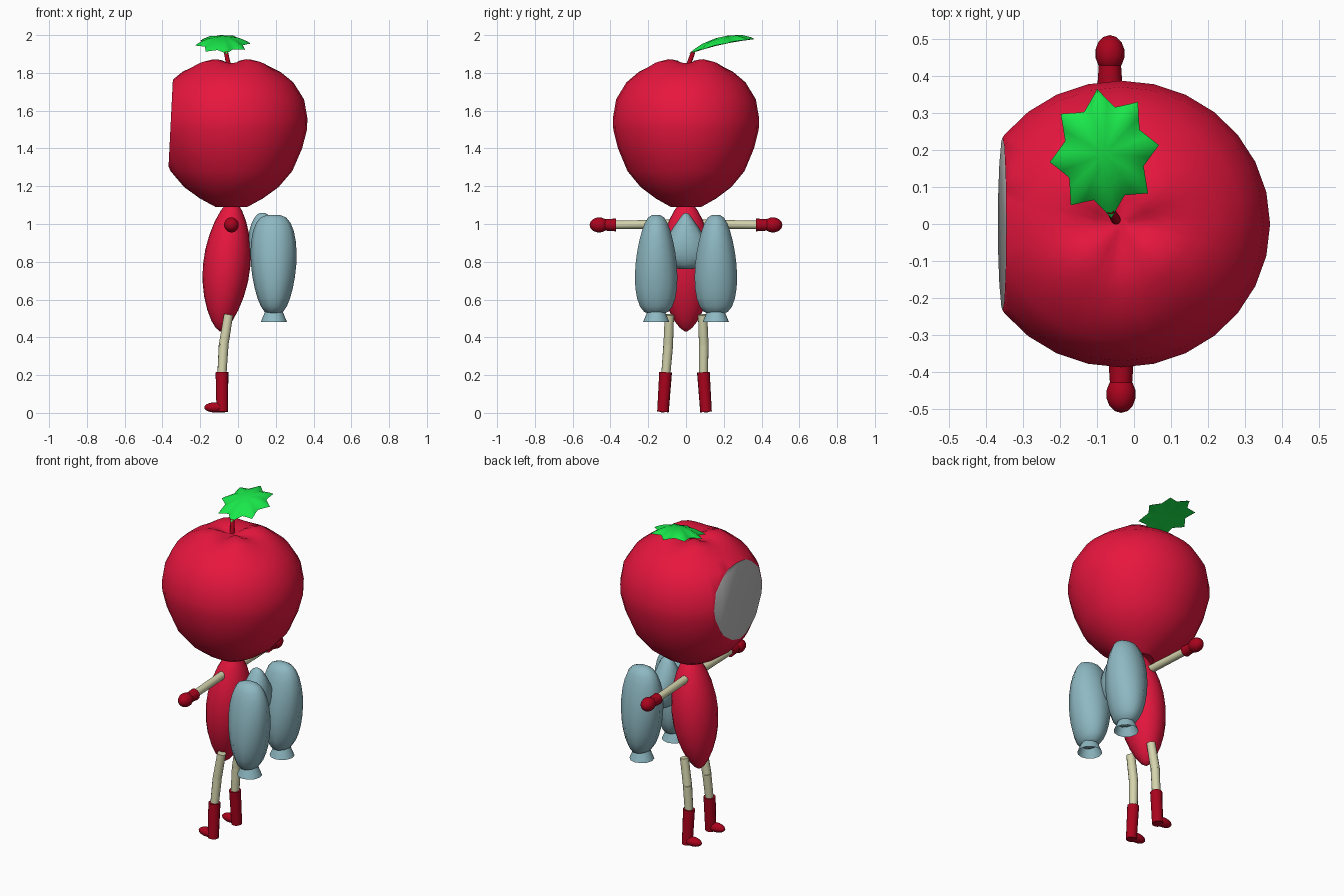
import bpy, bmesh, math
from mathutils import Matrix, Vector

old = bpy.data.objects.get("Cube")
if old:
    bpy.data.objects.remove(old, do_unlink=True)


def material(name, *rgb):
    m = bpy.data.materials.new(name)
    m.use_nodes = True
    m.diffuse_color = (*rgb, 1)
    m.node_tree.nodes["Principled BSDF"].inputs["Base Color"].default_value = (*rgb, 1)
    return m


RED = material("apple red", 0.8, 0.008, 0.048)
DARK = material("dark red", 0.4, 0.001, 0.012)
CREAM = material("cream", 0.66, 0.66, 0.42)
BLUE = material("dusty blue", 0.27, 0.48, 0.54)
GREEN = material("leaf green", 0.01, 0.82, 0.07)
GREY = material("face grey", 0.5, 0.5, 0.5)


def finish(name, bm, *mats, angle=40):
    bmesh.ops.recalc_face_normals(bm, faces=bm.faces)
    mesh = bpy.data.meshes.new(name)
    bm.to_mesh(mesh)
    bm.free()
    ob = bpy.data.objects.new(name, mesh)
    bpy.context.collection.objects.link(ob)
    for m in mats:
        mesh.materials.append(m)
    bpy.ops.object.select_all(action="DESELECT")
    ob.select_set(True)
    bpy.context.view_layer.objects.active = ob
    bpy.ops.object.shade_smooth_by_angle(angle=math.radians(angle))
    return ob


def bridge_loops(bm, outer, inner):
    count = len(outer)
    for i in range(count):
        j = (i + 1) % count
        bm.faces.new((outer[i], outer[j], inner[j], inner[i]))


def loft(rings, sides):
    """Skin level elliptical rings given as (centre, x radius, y radius)."""
    bm = bmesh.new()
    loops = []
    for centre, a, b in rings:
        turns = [math.tau * i / sides for i in range(sides)]
        loops.append([bm.verts.new(centre + Vector((a * math.cos(t), b * math.sin(t), 0)))
                      for t in turns])
    for lower, upper in zip(loops, loops[1:]):
        bridge_loops(bm, lower, upper)
    bm.faces.new(loops[0])
    bm.faces.new(loops[-1])
    return bm


def pod(name, mat, low, high, low_radii, high_radii, power, sides, steps=12):
    """Rounded seed shape whose radii blend from its low end to its high end."""
    low, high = Vector(low), Vector(high)
    low_radii, high_radii = Vector(low_radii), Vector(high_radii)
    rings = []
    for i in range(steps + 1):
        t = (1 - math.cos(math.pi * (i + 0.4) / (steps + 0.8))) / 2
        radii = low_radii.lerp(high_radii, t) * math.sin(math.pi * t) ** power
        rings.append((low.lerp(high, t), radii.x, radii.y))
    finish(name, loft(rings, sides), mat, angle=65)


def tube(name, mat, start, end, start_radius, end_radius, caps=True):
    start, end = Vector(start), Vector(end)
    turn = (end - start).to_track_quat("Z", "Y").to_matrix().to_4x4()
    bm = bmesh.new()
    bmesh.ops.create_cone(bm, cap_ends=caps, segments=12, radius1=start_radius,
                          radius2=end_radius, depth=(end - start).length,
                          matrix=Matrix.Translation((start + end) / 2) @ turn)
    finish(name, bm, mat)


def ellipsoid(name, mat, centre, radii):
    bm = bmesh.new()
    bmesh.ops.create_uvsphere(bm, u_segments=14, v_segments=10, radius=1,
                              matrix=Matrix.LocRotScale(Vector(centre), None, Vector(radii)))
    finish(name, bm, mat)


# Apple head, dimpled at both ends, with four low lobes round the top
profile = [(0.02, 1.11), (0.08, 1.09), (0.16, 1.135), (0.24, 1.195), (0.31, 1.28),
           (0.36, 1.4), (0.385, 1.5), (0.387, 1.56), (0.37, 1.66), (0.315, 1.75),
           (0.25, 1.805), (0.18, 1.85), (0.12, 1.862), (0.07, 1.855), (0.02, 1.84)]
axis_x = -0.035
head = loft([(Vector((axis_x, 0, z)), r * 1.04, r) for r, z in profile], 28)
for v in head.verts:
    if v.co.z > 1.845:
        v.co.z -= 0.011 * math.cos(4 * math.atan2(v.co.y, v.co.x - axis_x))

# Flat face sliced off one side
cut = bmesh.ops.bisect_plane(head, geom=head.verts[:] + head.edges[:] + head.faces[:],
                             plane_co=(-0.357, 0, 1.52), plane_no=(-1, 0, 0.05),
                             clear_outer=True)
rim = [e for e in cut["geom_cut"] if isinstance(e, bmesh.types.BMEdge)]
for face in bmesh.ops.contextual_create(head, geom=rim)["faces"]:
    face.material_index = 1
finish("head", head, RED, GREY, angle=35)

# Seed-shaped body
pod("body", RED, (-0.09, 0, 0.43), (-0.03, 0, 1.13), (0.126, 0.14), (0.126, 0.14), 0.6, 20)

# Limbs and backpack tanks, one set per side
for s, side in ((1, "rear_side"), (-1, "front_side")):
    hand_x = -0.05 - 0.015 * s
    tube(side + "_arm", CREAM, (-0.05, s * 0.06, 1), (hand_x, s * 0.39, 0.995), 0.024, 0.022)
    tube(side + "_cuff", DARK, (hand_x, s * 0.37, 0.995), (hand_x, s * 0.43, 0.995), 0.034, 0.03)
    ellipsoid(side + "_hand", DARK, (hand_x, s * 0.46, 0.995), (0.04, 0.05, 0.04))

    ankle_y = s * 0.1 - 0.008
    foot_y = ankle_y + s * 0.014
    hip, knee = (-0.05, s * 0.088, 0.52), (-0.076, s * 0.094, 0.36)
    ankle = (-0.086, ankle_y, 0.19)
    tube(side + "_thigh", CREAM, hip, knee, 0.025, 0.026)
    tube(side + "_shin", CREAM, knee, ankle, 0.026, 0.024)
    tube(side + "_boot", DARK, (-0.083, foot_y, 0.005), (-0.085, ankle_y, 0.215), 0.031, 0.034)
    ellipsoid(side + "_toe", DARK, (-0.12, foot_y, 0.029), (0.06, 0.03, 0.027))

    tank_y = s * 0.158
    pod(side + "_tank", BLUE, (0.19, tank_y, 0.52), (0.187, tank_y, 1.05),
        (0.1, 0.14), (0.14, 0.09), 0.3, 10)
    tube(side + "_nozzle", BLUE, (0.19, tank_y, 0.48), (0.19, tank_y, 0.54), 0.07, 0.045,
         caps=False)

# Centre piece joining the tanks to the back
pod("tank_bridge", BLUE, (0.125, 0, 0.76), (0.13, 0, 1.06), (0.08, 0.18), (0.07, 0.04), 0.4, 8)

# Stem
tube("stem", DARK, (-0.045, 0.005, 1.82), (-0.064, 0.038, 1.91), 0.013, 0.011)

# Eight-pointed leaf, domed above and flatter below, tilted up toward the far end
leaf = bmesh.new()
LEAF_STEPS = 32


def leaf_ring(size, lift):
    ring = []
    for i in range(LEAF_STEPS):
        turn = math.tau * i / LEAF_STEPS + 0.13
        point = abs(i % 4 - 2) / 2
        reach = size * (0.118 + 0.042 * point ** 1.5)
        x = 0.93 * reach * math.cos(turn)
        y = 0.19 + 1.1 * reach * math.sin(turn)
        z = 1.894 + 0.46 * y - 0.62 * y * y - 0.4 * x * x
        ring.append(leaf.verts.new((x - 0.08, y, z + lift * (1 - size ** 3))))
    return ring


edge = leaf_ring(1, 0)
for lift in (0.032, -0.008):
    outer = edge
    for size in (0.88, 0.6, 0.2):
        inner = leaf_ring(size, lift)
        bridge_loops(leaf, outer, inner)
        outer = inner
    leaf.faces.new(outer)
finish("leaf", leaf, GREEN, angle=60)
